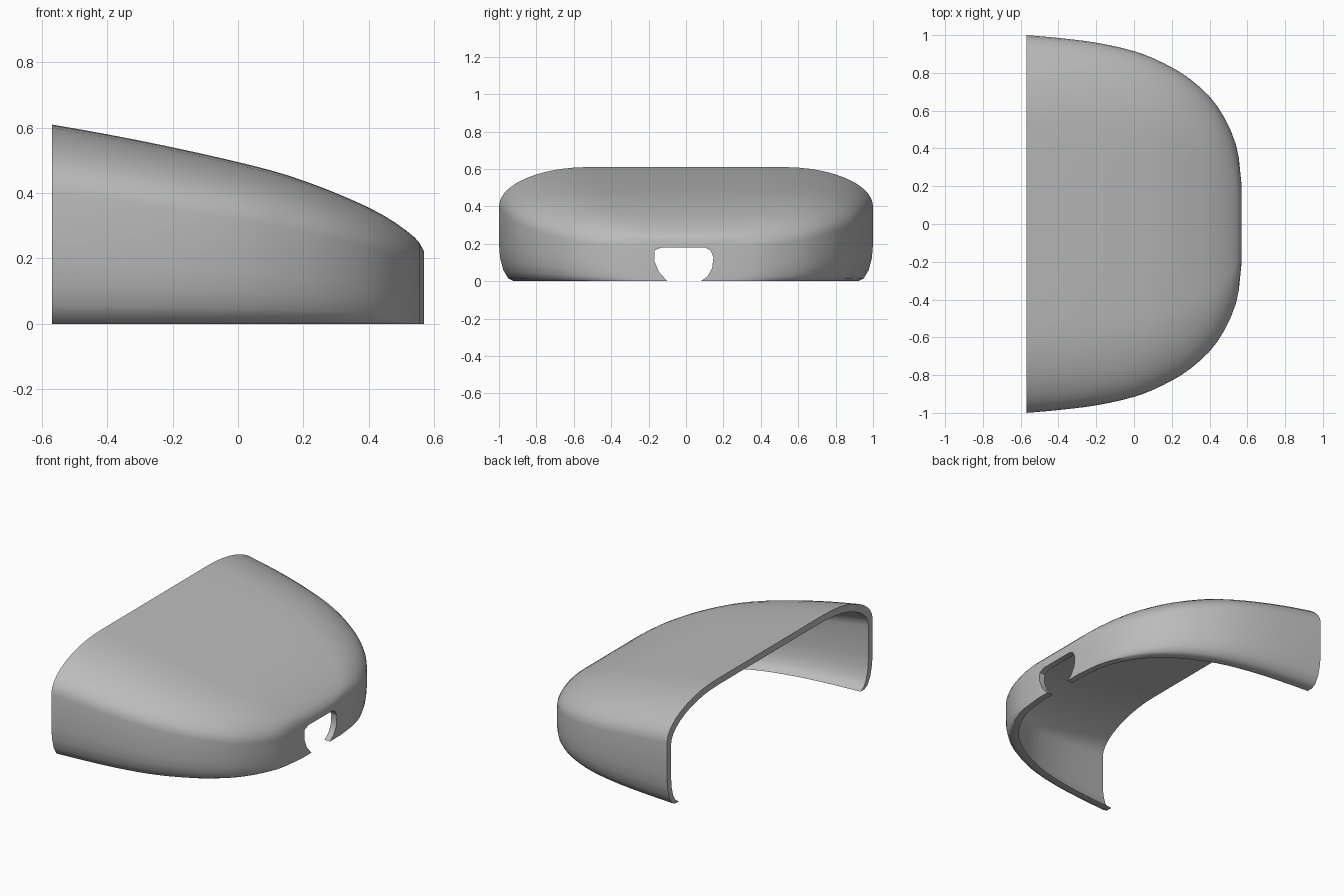
import bpy, bmesh, math
from mathutils import Vector

if "Cube" in bpy.data.objects:
    bpy.data.objects.remove(bpy.data.objects["Cube"], do_unlink=True)

BACK = -0.57
# Stations along the shell: x, half width, roof height, top of the side wall
STATIONS = [Vector(s) for s in (
    (BACK, 1.0, 0.61, 0.40), (-0.4, 0.985, 0.58, 0.38), (-0.2, 0.96, 0.54, 0.35),
    (0, 0.915, 0.495, 0.32), (0.15, 0.855, 0.455, 0.29), (0.3, 0.765, 0.40, 0.26),
    (0.44, 0.625, 0.335, 0.22), (0.54, 0.42, 0.265, 0.19), (0.57, 0.2, 0.22, 0.165))]


def smooth_path(points, steps=3):
    """Catmull-Rom interpolation through the stations."""
    ends = [2 * points[0] - points[1]] + points + [2 * points[-1] - points[-2]]
    path = []
    for a, b, c, d in zip(ends, ends[1:], ends[2:], ends[3:]):
        for i in range(steps):
            t = i / steps
            path.append(b + (c - a) * t / 2 + (2 * a - 5 * b + 4 * c - d) * t**2 / 2
                        + (3 * b - a - 3 * c + d) * t**3 / 2)
    return path + [points[-1]]


def section(station):
    """Arch with tucked-in feet, upright sides and rounded shoulders."""
    x, width, height, wall = station
    half = []
    for i in range(5):
        a = math.pi / 2 * i / 4
        half.append((width * (0.92 + 0.08 * math.sin(a)), wall * 0.5 * (1 - math.cos(a))))
    for i in range(11):
        a = math.pi / 2 * i / 10
        half.append((width * (0.52 + 0.48 * math.cos(a)), wall + (height - wall) * math.sin(a)))
    half.append((width * 0.25, height))
    arch = half + [(0, height)] + [(-y, z) for y, z in reversed(half)]
    return [(x, y, z) for y, z in arch]


def make_object(name, bm):
    bmesh.ops.recalc_face_normals(bm, faces=bm.faces)
    mesh = bpy.data.meshes.new(name)
    bm.to_mesh(mesh)
    bm.free()
    obj = bpy.data.objects.new(name, mesh)
    bpy.context.collection.objects.link(obj)
    return obj


# Outer skin, and an inner skin that is the same shape shrunk towards the open back
bm = bmesh.new()
skins = []
for sx, sy, sz in ((1, 1, 1), (0.967, 0.96, 0.935)):
    rows = [[bm.verts.new((BACK + (x - BACK) * sx, y * sy, z * sz)) for x, y, z in section(s)]
            for s in smooth_path(STATIONS)]
    for r, q in zip(rows, rows[1:]):
        for i in range(len(r) - 1):
            bm.faces.new((r[i], r[i + 1], q[i + 1], q[i]))
    bm.faces.new(rows[-1])
    # Rim loop: along one foot, over the nose, back along the other, over the arch
    skins.append([r[0] for r in rows] + [r[-1] for r in reversed(rows)] + rows[0][-2:0:-1])

# Rim joining both skins
outer, inner = skins
for i in range(len(outer)):
    j = (i + 1) % len(outer)
    bm.faces.new((outer[i], outer[j], inner[j], inner[i]))
shell = make_object("shell", bm)

# Notch cutter through the nose
NOTCH = [(-0.08, -0.05), (-0.1, 0), (-0.145, 0.05), (-0.17, 0.11), (-0.168, 0.165),
         (-0.13, 0.18), (0.1, 0.18), (0.13, 0.165), (0.147, 0.13), (0.14, 0.07),
         (0.115, 0.025), (0.08, 0), (0.06, -0.05)]
bm = bmesh.new()
face = bm.faces.new([bm.verts.new((0.4, y, z)) for y, z in NOTCH])
grown = bmesh.ops.extrude_face_region(bm, geom=[face])["geom"]
bmesh.ops.translate(bm, vec=(0.4, 0, 0), verts=[v for v in grown if isinstance(v, bmesh.types.BMVert)])
cutter = make_object("notch_cutter", bm)
cutter.hide_render = True
cutter.hide_viewport = True

cut = shell.modifiers.new("notch", 'BOOLEAN')
cut.operation = 'DIFFERENCE'
cut.solver = 'EXACT'
cut.object = cutter

# Plain grey plastic
grey = bpy.data.materials.new("plain_grey")
grey.use_nodes = True
colour = (0.5, 0.5, 0.5, 1)
grey.diffuse_color = colour
grey.node_tree.nodes["Principled BSDF"].inputs["Base Color"].default_value = colour
shell.data.materials.append(grey)

# Apply the cut, then shade smooth with sharp rims
bpy.context.view_layer.objects.active = shell
shell.select_set(True)
bpy.ops.object.modifier_apply(modifier=cut.name)
bpy.data.objects.remove(cutter, do_unlink=True)
bpy.ops.object.shade_smooth_by_angle(angle=math.radians(40))
